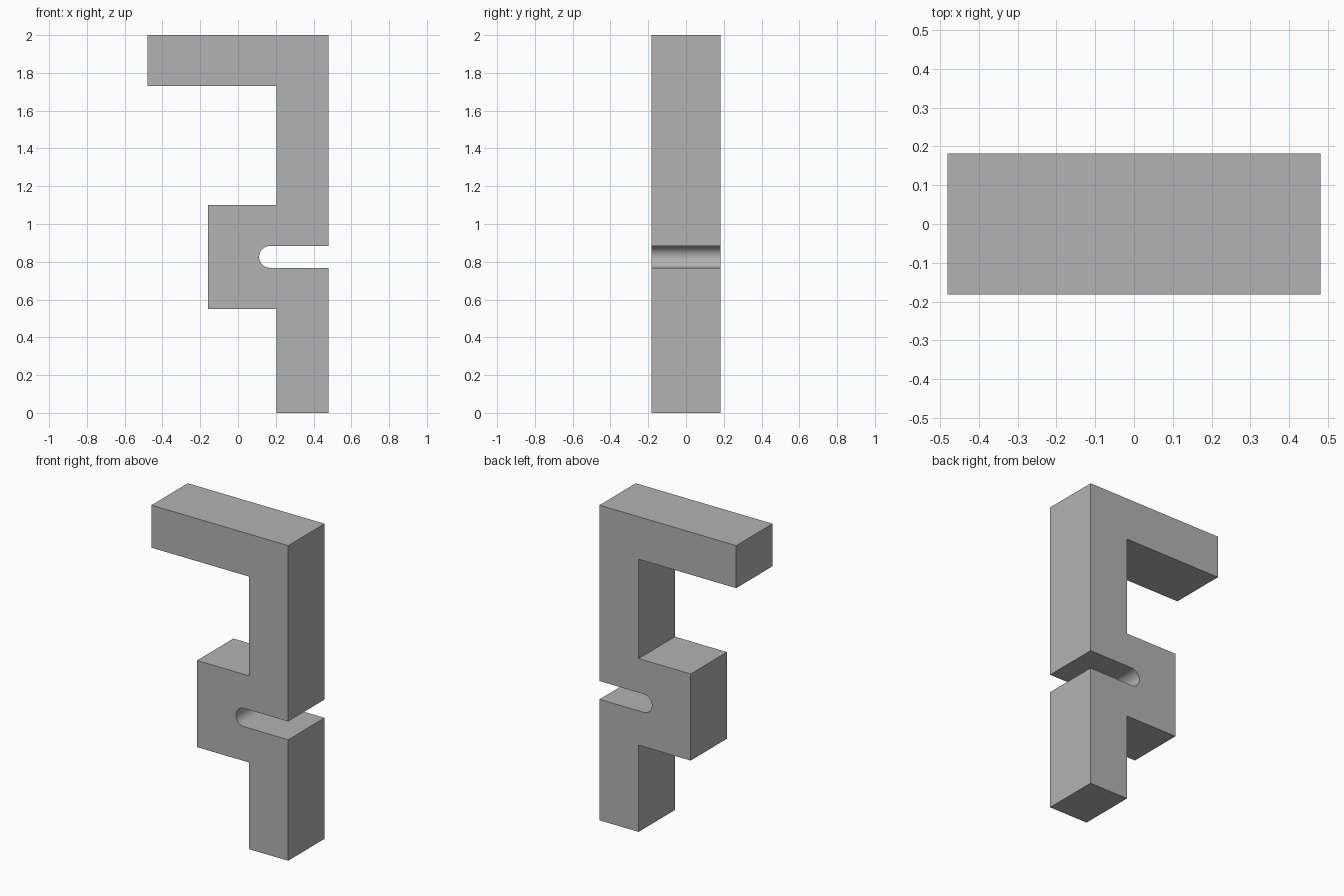
import bpy
import bmesh
from math import pi, sin, cos

cube = bpy.data.objects.get("Cube")
if cube:
    bpy.data.objects.remove(cube, do_unlink=True)

# Single grey material
grey = bpy.data.materials.new("plain grey")
grey.use_nodes = True
colour = (0.45, 0.45, 0.45, 1)
grey.diffuse_color = colour
grey.node_tree.nodes["Principled BSDF"].inputs["Base Color"].default_value = colour

HALF_DEPTH = 0.182
RIGHT, INNER, BLOCK, ARM = 0.48, 0.205, -0.16, -0.48
SLOT_X, SLOT_Z, SLOT_R = 0.17, 0.826, 0.058
STEPS = 24

# Rounded end of the slot, from its lower edge round to its upper edge
slot = [(SLOT_X - SLOT_R * sin(pi * i / STEPS), SLOT_Z - SLOT_R * cos(pi * i / STEPS))
        for i in range(STEPS + 1)]

# Outline: post, slot, top arm and middle block
outline = [(INNER, 0), (RIGHT, 0), (RIGHT, SLOT_Z - SLOT_R), *slot,
           (RIGHT, SLOT_Z + SLOT_R), (RIGHT, 2), (ARM, 2), (ARM, 1.73),
           (INNER, 1.73), (INNER, 1.1), (BLOCK, 1.1), (BLOCK, 0.55), (INNER, 0.55)]

# Extrude the outline from front to back
bm = bmesh.new()
front = bm.faces.new([bm.verts.new((x, -HALF_DEPTH, z)) for x, z in outline])
back = bmesh.ops.extrude_face_region(bm, geom=[front], use_keep_orig=True)
moved = [v for v in back["geom"] if isinstance(v, bmesh.types.BMVert)]
bmesh.ops.translate(bm, vec=(0, 2 * HALF_DEPTH, 0), verts=moved)
bmesh.ops.recalc_face_normals(bm, faces=bm.faces)

mesh = bpy.data.meshes.new("slotted_bracket")
bm.to_mesh(mesh)
bm.free()
mesh.materials.append(grey)
bracket = bpy.data.objects.new("slotted_bracket", mesh)
bpy.context.collection.objects.link(bracket)

# Smooth the slot's rounded end, keep the corners sharp
bpy.context.view_layer.objects.active = bracket
bracket.select_set(True)
bpy.ops.object.shade_smooth_by_angle(angle=pi / 6)
